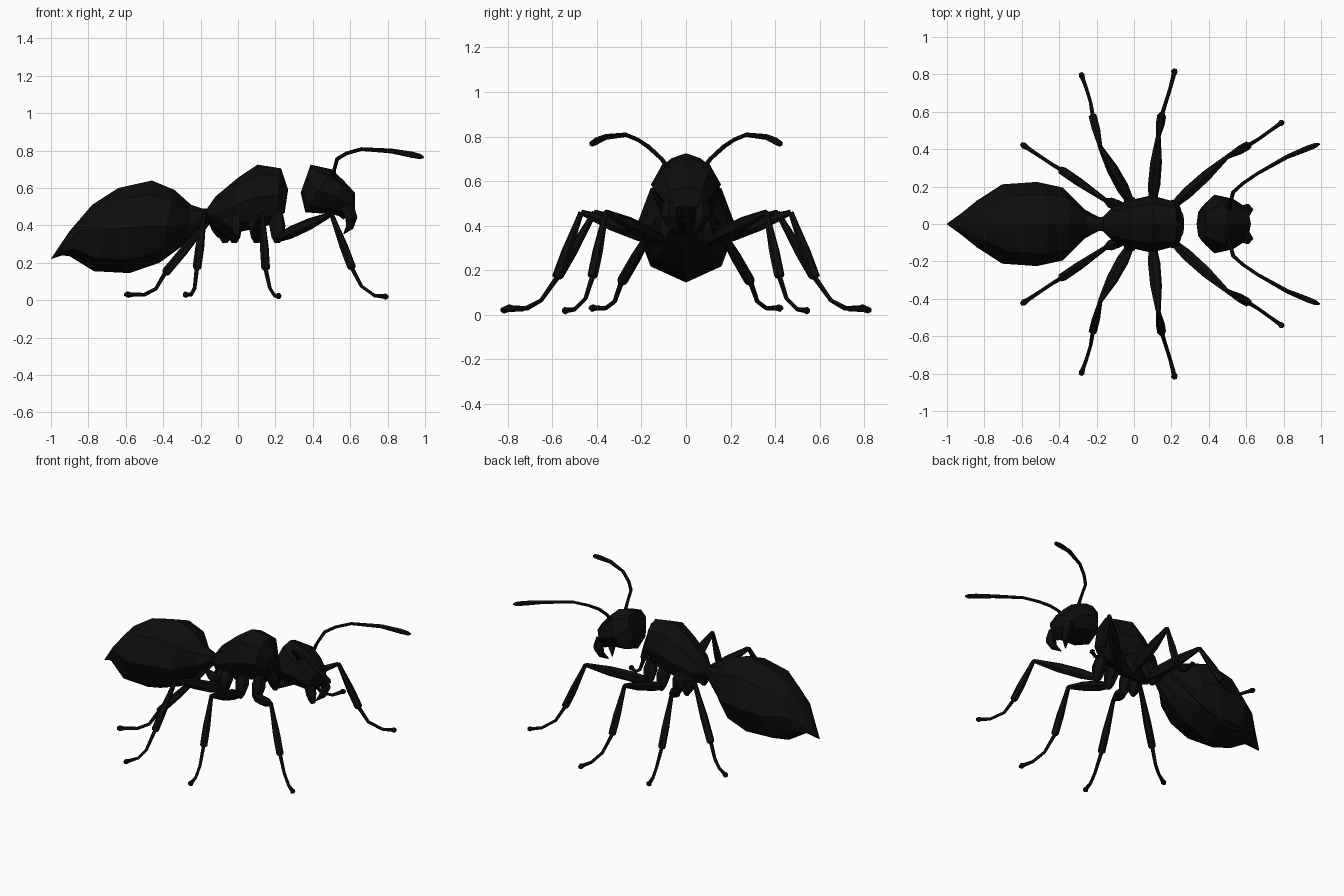
import bpy, bmesh
from math import sin, cos, pi
from mathutils import Vector

if "Cube" in bpy.data.objects:
    bpy.data.objects.remove(bpy.data.objects["Cube"])

mat = bpy.data.materials.new("black_shell")
mat.diffuse_color = (0.004, 0.004, 0.004, 1)
mat.use_nodes = True
mat.node_tree.nodes["Principled BSDF"].inputs["Base Color"].default_value = mat.diffuse_color


def skin(name, rings, mirror=False):
    """Bridge equal-sided rings into a closed, flat-shaded mesh."""
    bm = bmesh.new()
    loops = [[bm.verts.new(p) for p in r] for r in rings]
    n = len(loops[0])
    for a, b in zip(loops, loops[1:]):
        for i in range(n):
            j = (i + 1) % n
            bm.faces.new((a[i], a[j], b[j], b[i]))
    bm.faces.new(loops[0])
    bm.faces.new(loops[-1])
    bmesh.ops.recalc_face_normals(bm, faces=bm.faces)
    me = bpy.data.meshes.new(name)
    bm.to_mesh(me)
    bm.free()
    me.materials.append(mat)
    ob = bpy.data.objects.new(name, me)
    bpy.context.collection.objects.link(ob)
    if mirror:
        m = ob.modifiers.new("mirror", 'MIRROR')
        m.use_axis = (False, True, False)
        m.use_mirror_merge = False
    return ob


def body(name, sections, n=8):
    """Sections: top x, top z, bottom x, bottom z, half width."""
    rings = []
    for tx, tz, bx, bz, w in sections:
        top, bot = Vector((tx, 0, tz)), Vector((bx, 0, bz))
        mid, half = (top + bot) / 2, (top - bot) / 2
        rings.append([mid + half * cos(2 * pi * i / n) + Vector((0, w * sin(2 * pi * i / n), 0))
                      for i in range(n)])
    return skin(name, rings)


def limb(name, path, n=6):
    """Tapered tube; path points: x, y, z, radius. Mirrored to both sides."""
    pts = [Vector(p[:3]) for p in path]
    rings, prev, u = [], None, None
    for i, p in enumerate(path):
        a, b = pts[max(i - 1, 0)], pts[min(i + 1, len(pts) - 1)]
        t = (b - a).normalized()
        if u is None:
            u = t.orthogonal().normalized()
        else:
            u = prev.rotation_difference(t) @ u
        v = t.cross(u)
        prev = t
        rings.append([pts[i] + (u * cos(2 * pi * k / n) + v * sin(2 * pi * k / n)) * p[3]
                      for k in range(n)])
    return skin(name, rings, True)


# Abdomen with waist
body("abdomen", [
    (-.13, .49, -.13, .41, .045), (-.19, .49, -.18, .405, .036),
    (-.25, .51, -.27, .31, .075), (-.34, .59, -.42, .20, .195),
    (-.46, .64, -.58, .145, .225), (-.64, .60, -.77, .155, .212),
    (-.78, .51, -.90, .235, .125), (-.90, .37, -.94, .24, .06),
    (-.998, .225, -1.0, .22, .003)])

# Thorax
body("thorax", [
    (-.165, .49, -.165, .42, .04), (-.12, .555, -.11, .36, .09),
    (0, .655, -.02, .36, .13), (.105, .725, .08, .38, .153),
    (.23, .705, .20, .41, .12), (.268, .59, .25, .47, .06)])

# Head
body("head", [
    (.388, .725, .335, .575, .09), (.50, .70, .36, .47, .157),
    (.56, .645, .50, .46, .135), (.625, .575, .54, .45, .10),
    (.625, .49, .565, .43, .07)])

# Mandibles
limb("mandibles", [(.585, .07, .50, .035), (.605, .075, .44, .034),
                   (.595, .055, .39, .022), (.565, .02, .355, .003)], 5)

# Antennae
limb("antennae", [
    (.51, .08, .66, .012), (.515, .11, .70, .010), (.53, .17, .755, .011),
    (.58, .215, .785, .010), (.66, .27, .808, .010), (.82, .36, .798, .013),
    (.93, .405, .778, .017), (.975, .422, .768, .014), (.992, .428, .764, .005)])

# Legs: hip, knee, ankle, then foot points
legs = {
    "front": ((.21, .10, .33), (.50, .36, .46), (.61, .42, .17),
              [(.66, .45, .075), (.73, .50, .025), (.80, .55, .018)]),
    "second": ((.10, .12, .33), (.13, .47, .46), (.148, .58, .165),
               [(.17, .65, .065), (.195, .73, .025), (.22, .83, .022)]),
    "third": ((-.02, .12, .33), (-.18, .41, .46), (-.22, .575, .17),
              [(-.232, .65, .065), (-.25, .71, .03), (-.285, .81, .03)]),
    "rear": ((-.07, .09, .34), (-.15, .125, .43), (-.39, .29, .145),
             [(-.44, .32, .06), (-.50, .36, .03), (-.605, .43, .03)]),
}
for name, (hip, knee, ankle, foot) in legs.items():
    h, k, a = Vector(hip), Vector(knee), Vector(ankle)
    # Hip joint hanging from the thorax
    limb(name + "_hips", [(h.x, h.y * .6, .47, .03), (h.x, h.y * .8, .40, .045),
                          (h.x, h.y, .335, .032), (h.x, h.y, .305, .014)])
    # Upper leg, swollen in the middle
    limb(name + "_upper_legs", [(*h, .022), (*h.lerp(k, .25), .034), (*h.lerp(k, .6), .032),
                                (*h.lerp(k, .9), .018), (*k, .013)])
    # Shin, thickening to the ankle
    limb(name + "_shins", [(*k, .013), (*k.lerp(a, .2), .016), (*k.lerp(a, .6), .024),
                           (*k.lerp(a, .97), .024), (*a, .02)])
    # Foot, thin with a rounded toe
    e, f = Vector(foot[1]), Vector(foot[2])
    limb(name + "_feet", [(*a, .012), (*foot[0], .010), (*e, .010),
                          (*e.lerp(f, .65), .012), (*e.lerp(f, .85), .018), (*f, .009)])
